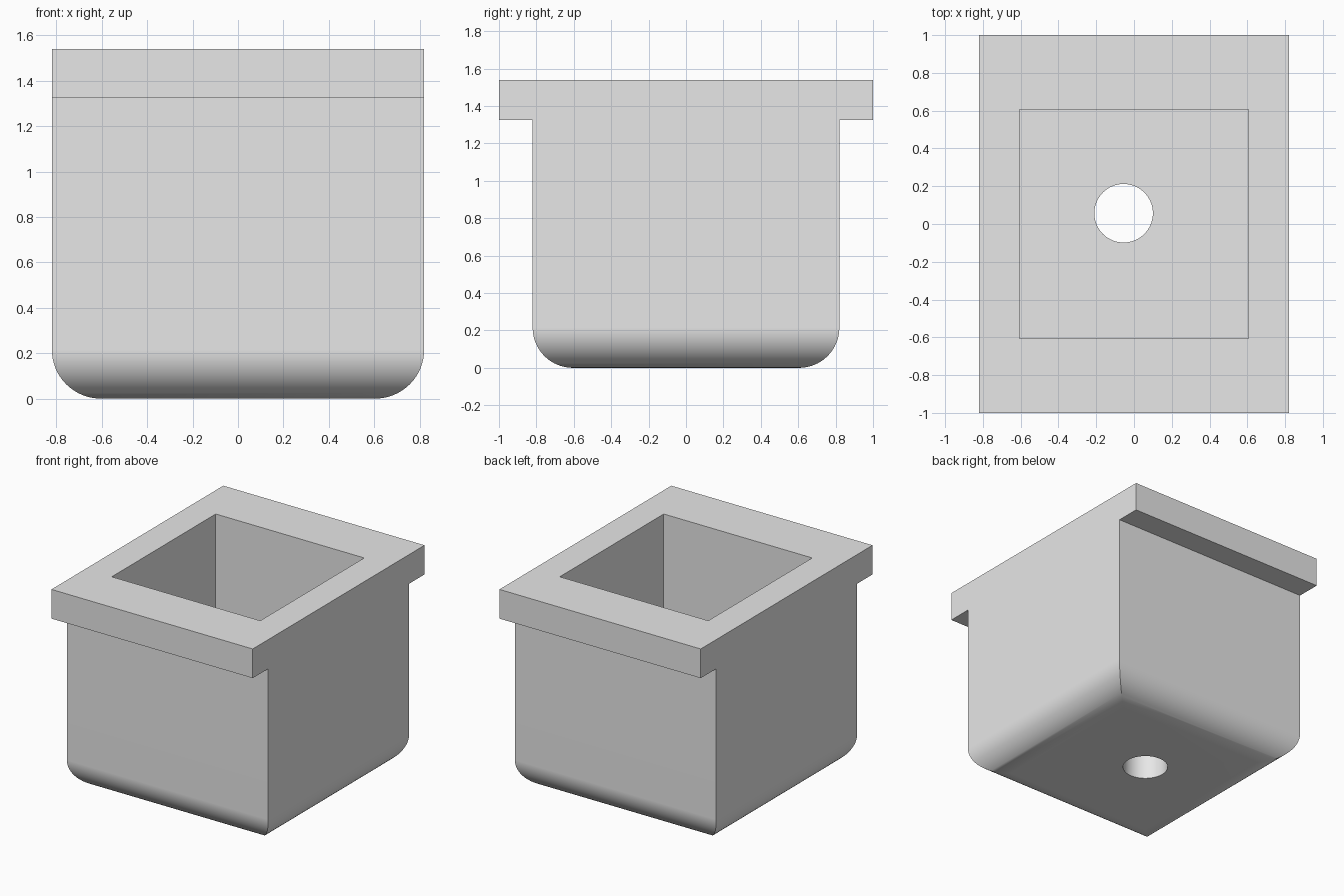
import bpy, bmesh, math
from mathutils import Matrix, Vector

if "Cube" in bpy.data.objects:
    bpy.data.objects.remove(bpy.data.objects["Cube"])

HALF, INNER, HEIGHT, LIP_Z = 0.82, 0.605, 1.54, 1.325
RADIUS = HALF - INNER
ARC_STEPS = 16

grey = bpy.data.materials.new("light grey")
grey.diffuse_color = (0.8, 0.8, 0.8, 1)
grey.use_nodes = True
grey.node_tree.nodes["Principled BSDF"].inputs["Base Color"].default_value = grey.diffuse_color


def make_object(name, bm):
    bmesh.ops.recalc_face_normals(bm, faces=bm.faces)
    mesh = bpy.data.meshes.new(name)
    bm.to_mesh(mesh)
    bm.free()
    mesh.materials.append(grey)
    obj = bpy.data.objects.new(name, mesh)
    bpy.context.collection.objects.link(obj)
    return obj


def square_ring(bm, half, z):
    return [bm.verts.new((sx * half, sy * half, z))
            for sx, sy in ((-1, -1), (1, -1), (1, 1), (-1, 1))]


# Square body with rounded, mitred bottom edges
bm = bmesh.new()
profile = []
for i in range(ARC_STEPS + 1):
    a = math.pi / 2 * i / ARC_STEPS
    profile.append((INNER + RADIUS * math.sin(a), RADIUS * (1 - math.cos(a))))
profile += [(HALF, LIP_Z), (HALF, HEIGHT)]
rings = [square_ring(bm, h, z) for h, z in profile]
bm.faces.new(rings[0][::-1])
for low, high in zip(rings, rings[1:]):
    for k in range(4):
        n = (k + 1) % 4
        bm.faces.new((low[k], low[n], high[n], high[k]))
bm.faces.new(rings[-1])
bm.normal_update()

# Front and back lips pulled out of the top band
for side in (-1, 1):
    band = [f for f in bm.faces
            if f.normal.y * side > 0.9 and f.calc_center_median().z > LIP_Z]
    out = bmesh.ops.extrude_face_region(bm, geom=band)["geom"]
    bmesh.ops.delete(bm, geom=band, context="FACES_ONLY")
    verts = [v for v in out if isinstance(v, bmesh.types.BMVert)]
    bmesh.ops.translate(bm, verts=verts, vec=Vector((0, side * (1 - HALF), 0)))
bmesh.ops.dissolve_limit(bm, angle_limit=0.01, verts=bm.verts, edges=bm.edges)
body = make_object("flanged_cup", bm)

# Square cavity cutter
bm = bmesh.new()
top = HEIGHT + 0.2
bmesh.ops.create_cube(bm, size=1, matrix=Matrix.Translation((0, 0, (RADIUS + top) / 2))
                      @ Matrix.Diagonal((2 * INNER, 2 * INNER, top - RADIUS, 1)))
cavity = make_object("cavity_cutter", bm)

# Off-centre drain hole cutter
bm = bmesh.new()
bmesh.ops.create_cone(bm, cap_ends=True, segments=64, radius1=0.155, radius2=0.155,
                      depth=1, matrix=Matrix.Translation((-0.055, 0.057, 0.1)))
hole = make_object("drain_hole_cutter", bm)

# Cut, then remove the cutters
bpy.context.view_layer.objects.active = body
body.select_set(True)
for cutter in (cavity, hole):
    cutter.hide_render = True
    mod = body.modifiers.new(cutter.name, "BOOLEAN")
    mod.operation, mod.solver, mod.object = "DIFFERENCE", "EXACT", cutter
    bpy.ops.object.modifier_apply(modifier=mod.name)
    bpy.data.objects.remove(cutter)

# Smooth the rounded edges and hole, keep flat walls flat
bpy.ops.object.shade_smooth_by_angle(angle=math.radians(30))
weighted = body.modifiers.new("flat_walls", "WEIGHTED_NORMAL")
weighted.keep_sharp = True
